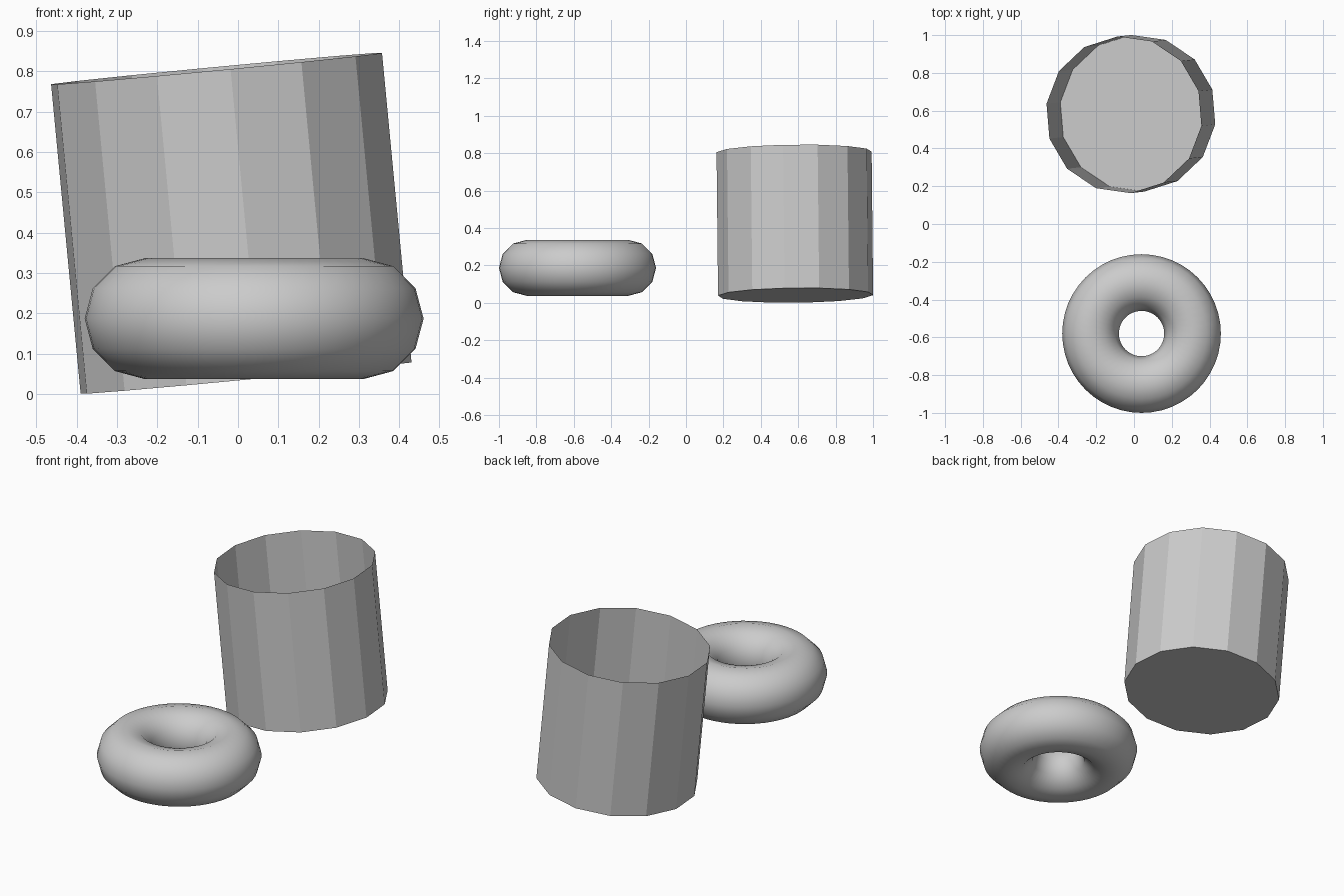
import bpy, bmesh
from math import sin, cos, tau, radians

if "Cube" in bpy.data.objects:
    bpy.data.objects.remove(bpy.data.objects["Cube"])

# Smooth ring lying flat at the front
bpy.ops.mesh.primitive_torus_add(major_segments=48, minor_segments=12,
                                 major_radius=0.27, minor_radius=0.15,
                                 location=(0.04, -0.58, 0.187))
ring = bpy.context.object
ring.name = "ring"
bpy.ops.object.shade_smooth()

# Open thin-walled cup: 14 flat sides and a bottom, no lid
SIDES, RADIUS, HEIGHT, PHASE = 14, 0.416, 0.77, radians(17.6)
bm = bmesh.new()


def loop(z):
    return [bm.verts.new((RADIUS * cos(PHASE + tau * i / SIDES),
                          RADIUS * sin(PHASE + tau * i / SIDES), z))
            for i in range(SIDES)]


low, high = loop(0), loop(HEIGHT)
for i in range(SIDES):
    j = (i + 1) % SIDES
    bm.faces.new((low[i], low[j], high[j], high[i]))
bm.faces.new(low[::-1])
mesh = bpy.data.meshes.new("cup")
bm.to_mesh(mesh)
bm.free()

# Cup leans slightly to the left
cup = bpy.data.objects.new("cup", mesh)
bpy.context.collection.objects.link(cup)
cup.location = (0.02, 0.586, 0.04)
cup.rotation_euler = (radians(0.6), radians(-5.45), 0)
